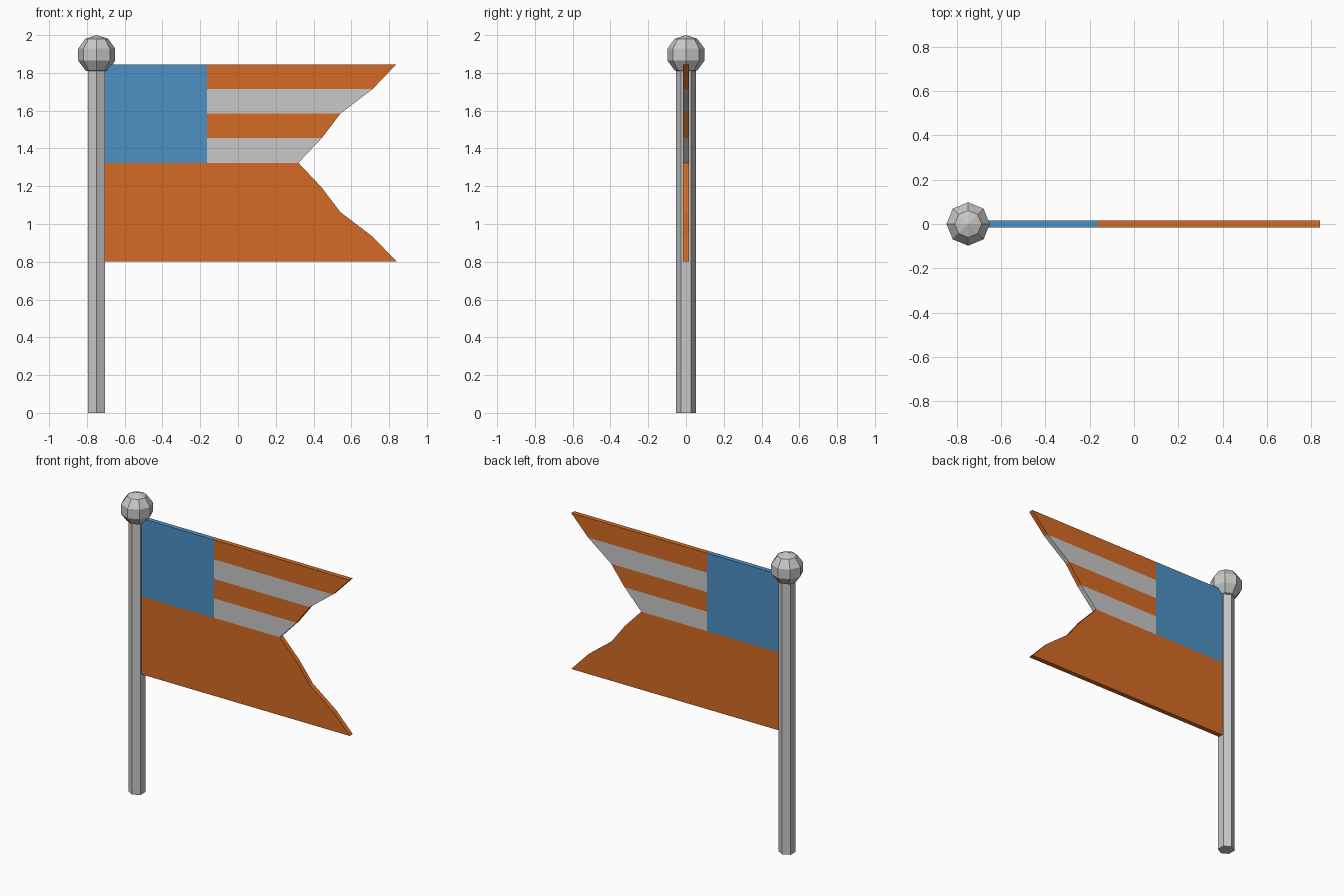
import bpy, bmesh, math

cube = bpy.data.objects.get("Cube")
if cube:
    bpy.data.objects.remove(cube, do_unlink=True)


def make_material(name, rgb):
    mat = bpy.data.materials.new(name)
    mat.use_nodes = True
    colour = (*rgb, 1.0)
    mat.diffuse_color = colour
    mat.node_tree.nodes["Principled BSDF"].inputs["Base Color"].default_value = colour
    return mat


orange = make_material("orange", (0.665, 0.147, 0.018))
blue = make_material("blue", (0.076, 0.285, 0.56))
grey = make_material("light grey", (0.58, 0.58, 0.58))

POLE_X = -0.748

# Hexagonal pole with corners facing front and back
bpy.ops.mesh.primitive_cylinder_add(vertices=6, radius=0.052, depth=1.83,
                                    location=(POLE_X, 0, 0.915))
pole = bpy.context.object
pole.name = "pole"
pole.data.materials.append(grey)

# Faceted ball on top of the pole
bpy.ops.mesh.primitive_uv_sphere_add(segments=8, ring_count=5, radius=0.103,
                                     location=(POLE_X, 0, 1.897))
ball = bpy.context.object
ball.name = "pole_ball"
ball.data.materials.append(grey)

# Swallow-tailed flag: eight rows, each split into a canton cell and a stripe cell
TOP, MIDDLE, ROW = 1.845, 1.324, 0.1303
HOIST_X, CANTON_X = -0.71, -0.165
tail = [0.838, 0.713, 0.542, 0.443, 0.32]
tail += tail[-2::-1]                      # lower half mirrors the upper half

bm = bmesh.new()
grid = [[bm.verts.new((x, 0, TOP - ROW * i)) for x in (HOIST_X, CANTON_X, end)]
        for i, end in enumerate(tail)]
for i in range(8):
    for col in range(2):
        face = bm.faces.new((grid[i + 1][col], grid[i + 1][col + 1],
                             grid[i][col + 1], grid[i][col]))
        if i < 4 and col == 0:
            face.material_index = 1       # blue canton
        elif i < 4 and i % 2 == 1:
            face.material_index = 2       # grey stripes
mesh = bpy.data.meshes.new("flag")
bm.to_mesh(mesh)
bm.free()
for mat in (orange, blue, grey):
    mesh.materials.append(mat)
flag = bpy.data.objects.new("flag", mesh)
bpy.context.collection.objects.link(flag)

# Cloth thickness, centred on the pole
solid = flag.modifiers.new("thickness", "SOLIDIFY")
solid.thickness = 0.032
solid.offset = 0
